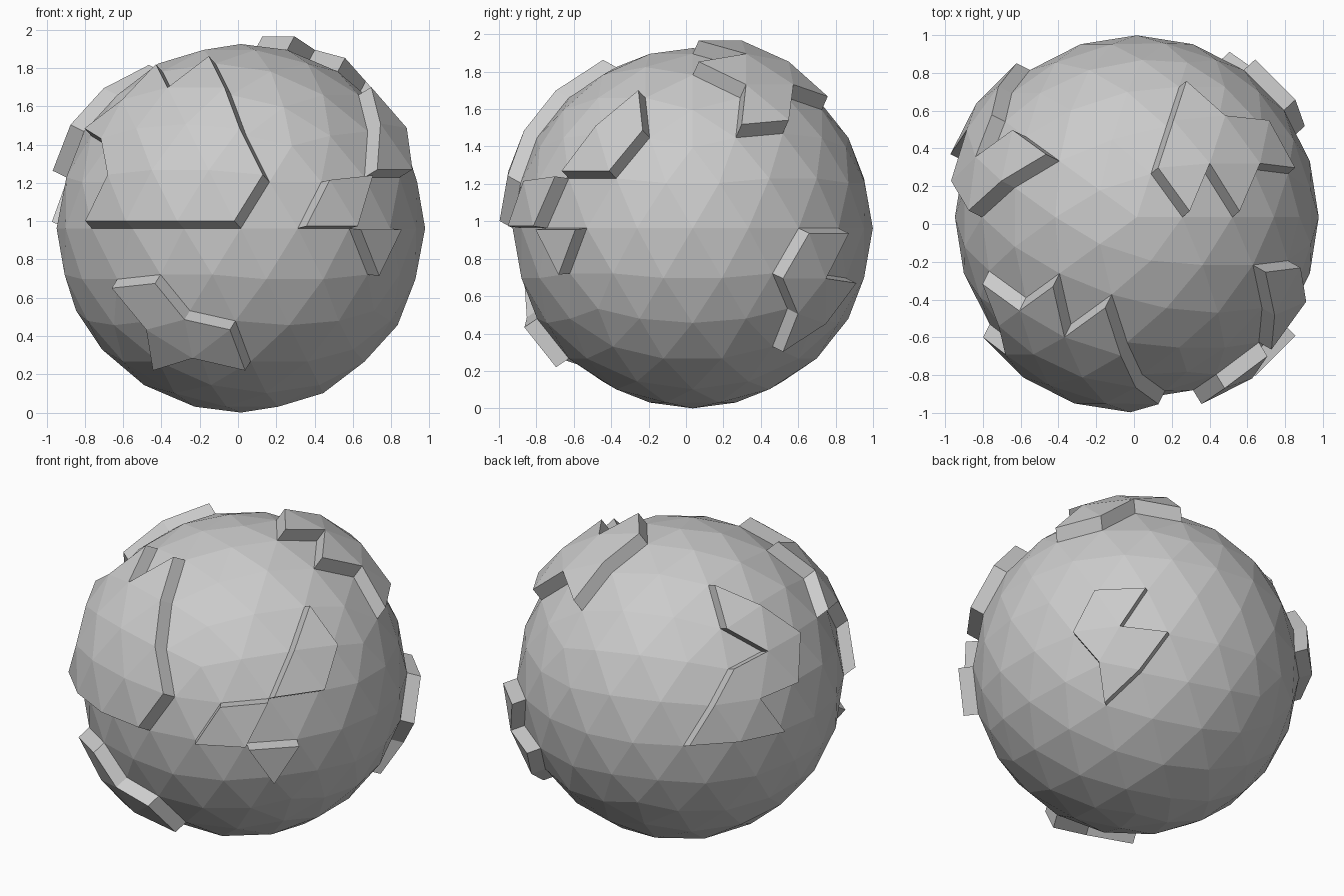
import bpy
import bmesh
from math import sin, cos, radians, sqrt
from mathutils import Vector

if "Cube" in bpy.data.objects:
    bpy.data.objects.remove(bpy.data.objects["Cube"])

R = 0.963                            # ocean ball radius
CENTRE = Vector((0.015, 0.036, R))
RISE = 0.087                         # height of the raised land

# Coastlines, as (azimuth in degrees from +x, height on the unit ball)
front_land = [(-144, 0), (-90, 0), (-81.5, .23), (-89.5, .51), (-94.4, .72), (-108, .895),
              (-121.6, .72), (-144, .85), (-144, .675), (-161.5, .51), (-144, .447), (-134.5, .23)]
front_low_land = [(-134.3, -.28), (-117.5, -.23), (-108, -.447), (-90.5, -.51),
                  (-85.6, -.72), (-108, -.675), (-130.4, -.72), (-125.5, -.51)]
right_peninsula = [(-45.7, .28), (-26.3, .28), (-17.5, .51), (-22.4, .72), (-36, .526)]
right_coast = [(-72, 0), (-54, 0), (-45.7, .28), (-62.5, .23)]
right_islet = [(-54, 0), (-36, 0), (-45.5, -.23)]
back_low_land = [(36, 0), (54, 0), (45.5, -.23), (62.3, -.28),
                 (53.5, -.51), (36, -.675), (36, -.447), (26.5, -.23)]
top_land = [(72, .962), (0, .962), (36, .895), (0, .85), (22.4, .72),
            (17.5, .51), (36, .526), (49.6, .72), (72, .675)]
left_land = [(126, 0), (134.5, .23), (144, .447), (161.5, .51), (144, .675), (144, .85),
             (166.4, .72), (180, .526), (170.3, .28), (153.5, .23), (162, 0)]
COASTS = [front_land, front_low_land, right_peninsula, right_coast,
          right_islet, back_low_land, top_land, left_land]


def direction(az, z):
    r = sqrt(1 - z * z)
    return Vector((r * cos(radians(az)), r * sin(radians(az)), z))


def inside(p, poly):
    hit = False
    for a, b in zip(poly, poly[1:] + poly[:1]):
        if (a[1] > p[1]) != (b[1] > p[1]):
            if p[0] < a[0] + (p[1] - a[1]) * (b[0] - a[0]) / (b[1] - a[1]):
                hit = not hit
    return hit


def faces_within(bm, coast):
    """Faces whose centre falls inside the coastline (flattened along great arcs)."""
    dirs = [direction(*c) for c in coast]
    axis = sum(dirs, Vector()).normalized()
    u = axis.orthogonal().normalized()
    v = axis.cross(u)

    def flat(d):
        return (d.dot(u) / d.dot(axis), d.dot(v) / d.dot(axis))

    poly = [flat(d) for d in dirs]
    found = []
    for f in bm.faces:
        c = f.calc_center_median().normalized()
        if c.dot(axis) > 0.2 and inside(flat(c), poly):
            found.append(f)
    return found


# Ocean ball
bm = bmesh.new()
bmesh.ops.create_icosphere(bm, subdivisions=3, radius=R)
bm.normal_update()

# Raise each land mass straight out along its average normal
for land in [faces_within(bm, c) for c in COASTS]:
    if not land:
        continue
    push = sum((f.normal for f in land), Vector()).normalized() * RISE
    new = bmesh.ops.extrude_face_region(bm, geom=land)["geom"]
    bmesh.ops.translate(bm, vec=push, verts=[g for g in new if isinstance(g, bmesh.types.BMVert)])
    old = [f for f in land if f.is_valid]
    if old:
        bmesh.ops.delete(bm, geom=old, context='FACES')

bmesh.ops.recalc_face_normals(bm, faces=bm.faces)
bmesh.ops.translate(bm, vec=CENTRE, verts=bm.verts)
mesh = bpy.data.meshes.new("low_poly_globe")
bm.to_mesh(mesh)
bm.free()
bpy.context.collection.objects.link(bpy.data.objects.new("low_poly_globe", mesh))
